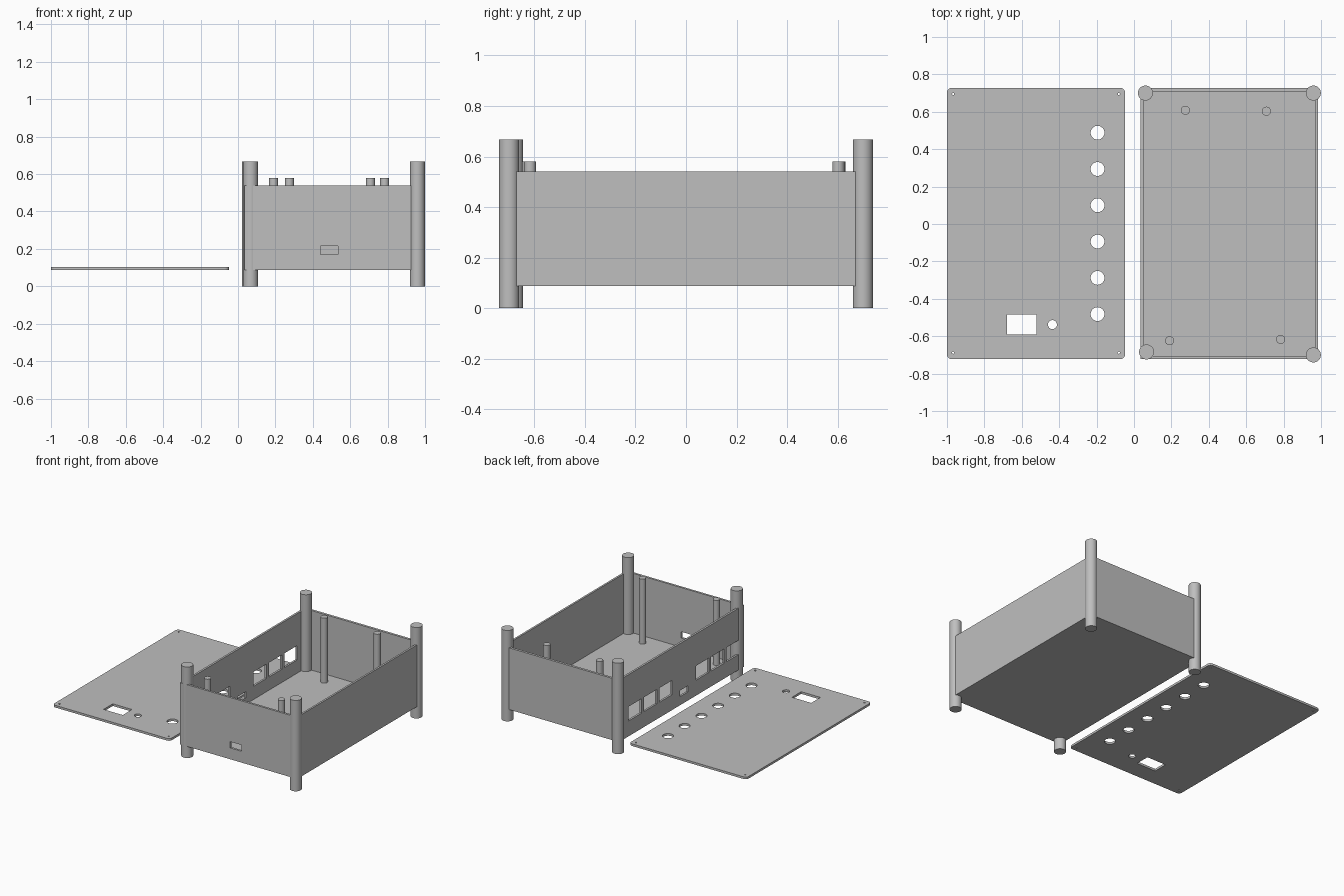
import bpy, math

if "Cube" in bpy.data.objects:
    bpy.data.objects.remove(bpy.data.objects["Cube"])

grey = bpy.data.materials.new("plain grey")
grey.diffuse_color = (0.52, 0.52, 0.52, 1)
grey.use_nodes = True
grey.node_tree.nodes["Principled BSDF"].inputs["Base Color"].default_value = grey.diffuse_color


def finish(ob):
    """Turn into a plain mesh, smooth round parts, keep edges sharp."""
    bpy.ops.object.select_all(action='DESELECT')
    ob.select_set(True)
    bpy.context.view_layer.objects.active = ob
    bpy.ops.object.convert(target='MESH')
    bpy.ops.object.shade_smooth_by_angle(angle=math.radians(30))
    ob.data.materials.clear()
    ob.data.materials.append(grey)


def block(name, x0, x1, y0, y1, z0, z1):
    bpy.ops.mesh.primitive_cube_add(
        size=1, location=((x0 + x1) / 2, (y0 + y1) / 2, (z0 + z1) / 2))
    ob = bpy.context.object
    ob.name = name
    ob.scale = (x1 - x0, y1 - y0, z1 - z0)
    bpy.ops.object.transform_apply(location=False, rotation=False, scale=True)
    return ob


def rod(name, x, y, r, z0, z1):
    bpy.ops.mesh.primitive_cylinder_add(
        vertices=48, radius=r, depth=z1 - z0, location=(x, y, (z0 + z1) / 2))
    bpy.context.object.name = name
    finish(bpy.context.object)


def circle(x, y, r, n=40):
    return [(x + r * math.cos(2 * math.pi * i / n),
             y + r * math.sin(2 * math.pi * i / n)) for i in range(n)]


def rounded_rect(x0, x1, y0, y1, r, n=6):
    pts = []
    corners = [(x1 - r, y1 - r), (x0 + r, y1 - r), (x0 + r, y0 + r), (x1 - r, y0 + r)]
    for k, (cx, cy) in enumerate(corners):
        for i in range(n + 1):
            a = math.pi / 2 * (k + i / n)
            pts.append((cx + r * math.cos(a), cy + r * math.sin(a)))
    return pts


def plate(name, loops, z0, z1):
    """Extruded outline; every loop after the first is a hole."""
    cu = bpy.data.curves.new(name, 'CURVE')
    cu.dimensions = '2D'
    cu.fill_mode = 'BOTH'
    cu.extrude = (z1 - z0) / 2
    for pts in loops:
        sp = cu.splines.new('POLY')
        sp.points.add(len(pts) - 1)
        for p, (x, y) in zip(sp.points, pts):
            p.co = (x, y, 0, 1)
        sp.use_cyclic_u = True
    ob = bpy.data.objects.new(name, cu)
    ob.location.z = (z0 + z1) / 2
    bpy.context.collection.objects.link(ob)
    finish(ob)


# Lid: knob holes, jack hole, display window and corner screw holes
loops = [rounded_rect(-1.0, -0.048, -0.722, 0.727, 0.024)]
loops += [circle(-0.195, 0.488 - 0.194 * i, 0.037) for i in range(6)]
loops.append(circle(-0.436, -0.538, 0.024))
loops.append([(-0.678, -0.59), (-0.522, -0.59), (-0.522, -0.483), (-0.678, -0.483)])
loops += [circle(x, y, 0.006, 16) for x in (-0.967, -0.081) for y in (-0.688, 0.695)]
plate("lid", loops, 0.087, 0.103)

# Open tray with port openings cut through the left and front walls
tray = block("tray", 0.035, 0.985, -0.722, 0.727, 0.087, 0.54)
cutters = [block("cavity_cutter", 0.05, 0.971, -0.706, 0.709, 0.103, 0.7),
           block("front_slot_cutter", 0.442, 0.535, -0.8, -0.65, 0.17, 0.216),
           block("small_port_cutter", 0.0, 0.08, -0.075, 0.02, 0.15, 0.195)]
for y0 in (0.465, 0.288, 0.11, -0.315, -0.492, -0.67):
    cutters.append(block("port_cutter", 0.0, 0.08, y0, y0 + 0.15, 0.2, 0.305))
for c in cutters:
    c.hide_render = True
    m = tray.modifiers.new("cut", 'BOOLEAN')
    m.operation = 'DIFFERENCE'
    m.solver = 'EXACT'
    m.object = c
finish(tray)
for c in cutters:
    bpy.data.objects.remove(c)

# Corner posts
for x, y in ((0.061, 0.7), (0.959, 0.7), (0.067, -0.684), (0.959, -0.7)):
    rod("corner_post", x, y, 0.04, 0.0, 0.667)

# Board standoffs rising from the tray floor
for x, y in ((0.275, 0.608), (0.708, 0.603), (0.19, -0.624), (0.784, -0.617)):
    rod("standoff", x, y, 0.024, 0.1, 0.58)
